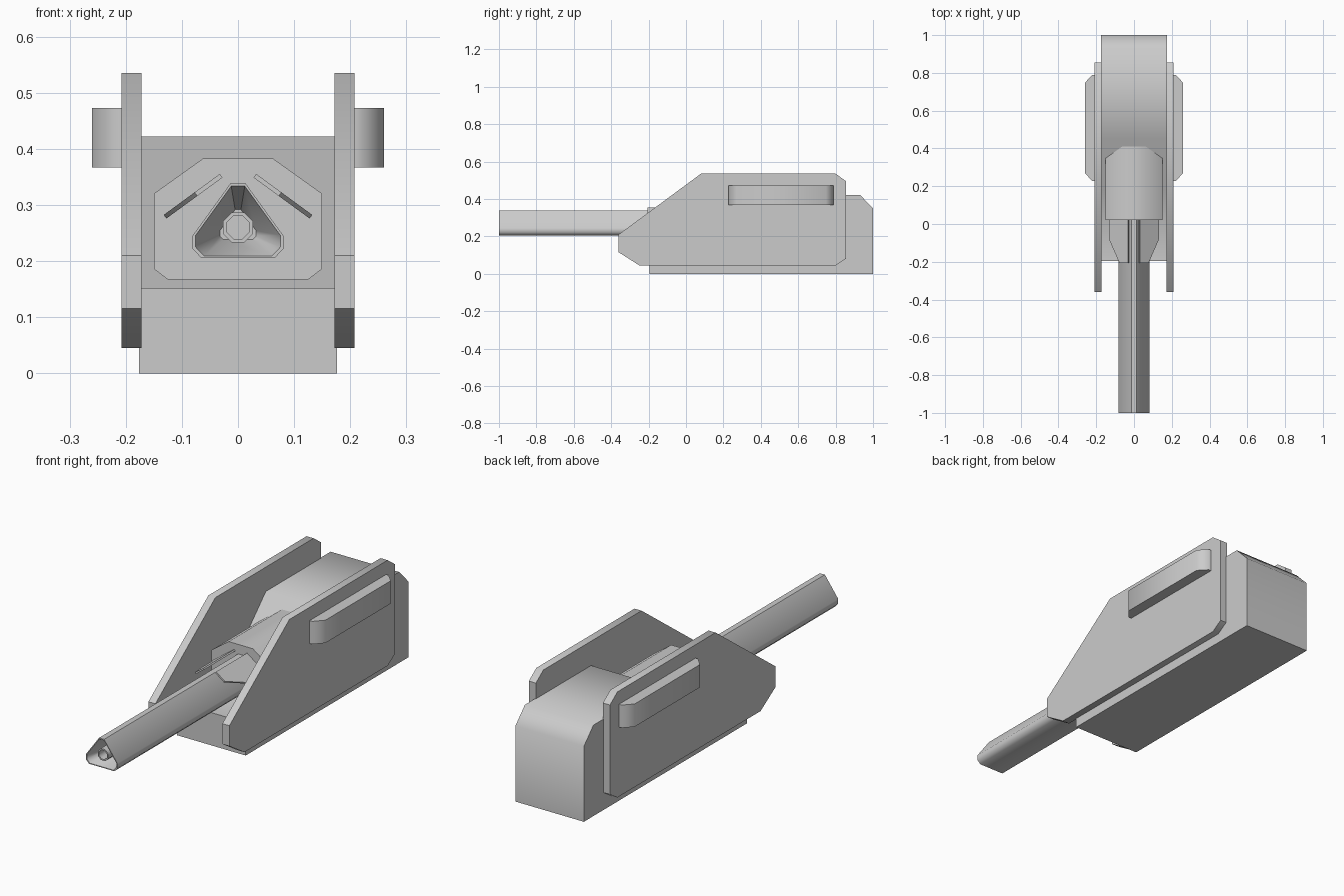
import bpy, bmesh, math
from mathutils import Vector

if "Cube" in bpy.data.objects:
    bpy.data.objects.remove(bpy.data.objects["Cube"])


def loft(name, rings, angle=50):
    """Skin a list of matching point rings, cap both ends, shade smooth by angle."""
    bm = bmesh.new()
    loops = [[bm.verts.new(p) for p in ring] for ring in rings]
    n = len(loops[0])
    for a, b in zip(loops, loops[1:]):
        for i in range(n):
            j = (i + 1) % n
            bm.faces.new((a[i], a[j], b[j], b[i]))
    bm.faces.new(loops[0][::-1])
    bm.faces.new(loops[-1])
    bmesh.ops.recalc_face_normals(bm, faces=bm.faces[:])
    mesh = bpy.data.meshes.new(name)
    bm.to_mesh(mesh)
    bm.free()
    ob = bpy.data.objects.new(name, mesh)
    bpy.context.collection.objects.link(ob)
    bpy.ops.object.select_all(action='DESELECT')
    ob.select_set(True)
    bpy.context.view_layer.objects.active = ob
    bpy.ops.object.shade_smooth_by_angle(angle=math.radians(angle))
    return ob


def mirror_x(ob):
    ob.modifiers.new("Mirror", 'MIRROR')


def side_ring(profile, x):
    return [(x, y, z) for y, z in profile]


def front_ring(profile, y, scale=1.0, centre_z=0.26):
    return [(x * scale, y, centre_z + (z - centre_z) * scale) for x, z in profile]


def symmetric(half):
    """Complete a front profile from its right half, listed top to bottom."""
    return half + [(-x, z) for x, z in reversed(half)]


# Main body: low front deck, 45 degree ramp, raised rear
body = [(-0.195, 0), (1, 0), (1, 0.35), (0.93, 0.422), (0.45, 0.422),
        (0.18, 0.152), (-0.195, 0.152)]
loft("body", [side_ring(body, -0.176), side_ring(body, 0.176)])

# Side armour plates
plate = [(-0.36, 0.21), (0.08, 0.535), (0.80, 0.535), (0.855, 0.495),
         (0.855, 0.08), (0.80, 0.045), (-0.25, 0.045), (-0.36, 0.115)]
mirror_x(loft("side_plate", [side_ring(plate, 0.172), side_ring(plate, 0.208)]))

# Side pods on the plates
pod = [(0.205, 0.228), (0.222, 0.228), (0.26, 0.27),
       (0.26, 0.748), (0.222, 0.788), (0.205, 0.788)]
mirror_x(loft("side_pod", [[(x, y, z) for x, y in pod] for z in (0.367, 0.473)]))

# Gun housing, running back into the ramp
housing = symmetric([(0.062, 0.383), (0.15, 0.32), (0.15, 0.186), (0.125, 0.167)])
loft("gun_housing", [front_ring(housing, 0.02), front_ring(housing, 0.45)])

# Barrel shroud: truncated triangle with a funnel-shaped muzzle recess
shroud = symmetric([(0.013, 0.339), (0.081, 0.245), (0.081, 0.222), (0.065, 0.205)])
loft("barrel_shroud", [front_ring(shroud, 0.05), front_ring(shroud, -1),
                       front_ring(shroud, -1, 0.93), front_ring(shroud, -0.87, 0.4)])

# Inner octagonal tube
def octagon(r, y):
    return [(r * math.cos(math.tau * (i + 0.5) / 8), y,
             0.26 + r * math.sin(math.tau * (i + 0.5) / 8)) for i in range(8)]

loft("inner_tube", [octagon(0.029, -0.82), octagon(0.029, -0.99),
                    octagon(0.022, -0.99), octagon(0.022, -0.89)])

# Slanted fins above the barrel
fin = [(0.03, 0.03), (0.13, 0.03), (0.13, -0.08), (0.075, -0.207), (0.03, -0.207)]
slope = -0.073 / 0.1
normal = Vector((-slope, 0, 1)).normalized() * 0.004
fin_mid = [Vector((x, y, 0.352 + (x - 0.03) * slope)) for x, y in fin]
mirror_x(loft("barrel_fin", [[p - normal for p in fin_mid], [p + normal for p in fin_mid]]))
